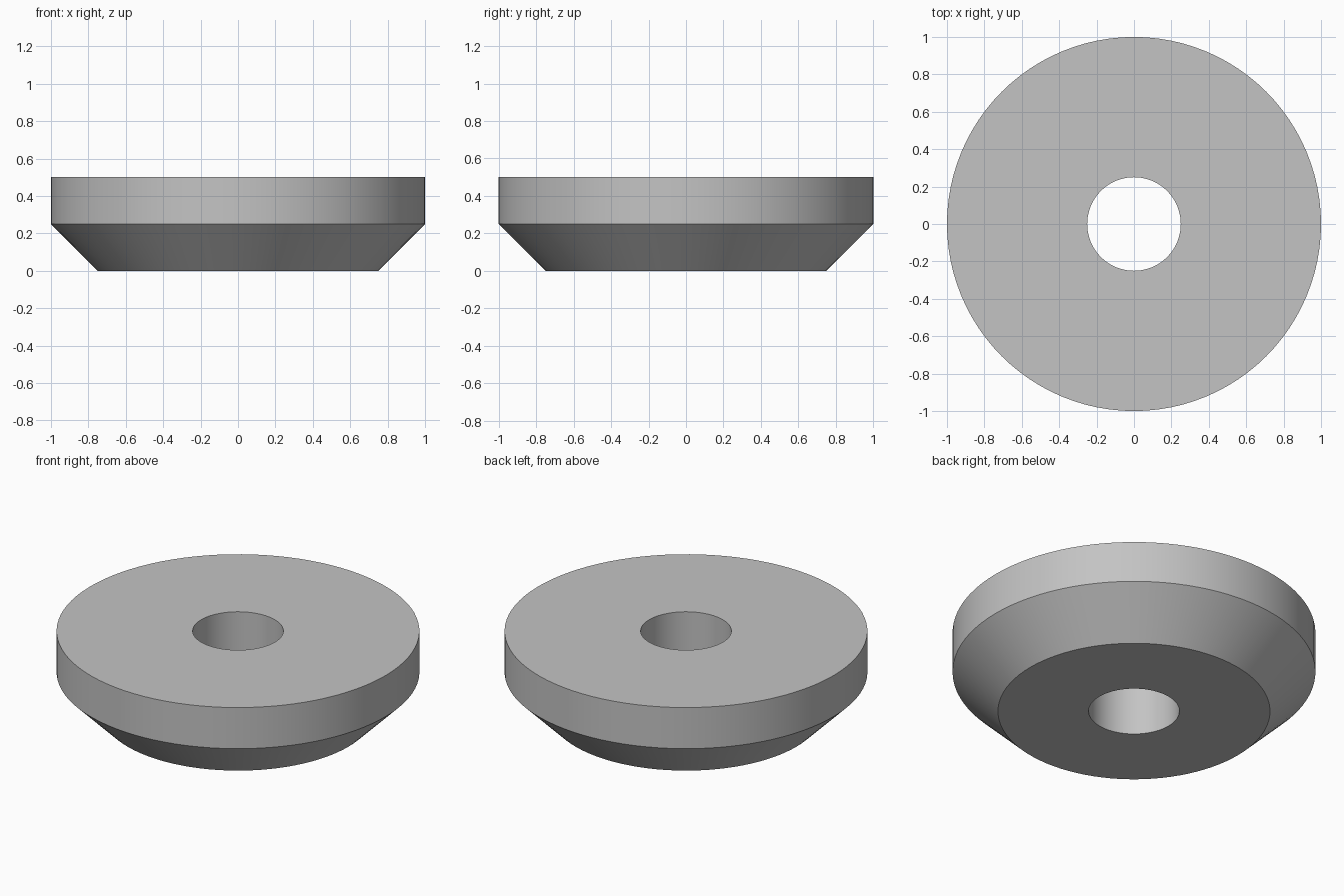
import bpy
import bmesh
import math

cube = bpy.data.objects.get("Cube")
if cube:
    bpy.data.objects.remove(cube, do_unlink=True)

SEGMENTS = 96
HOLE, FOOT, RIM = 0.25, 0.75, 1.0
SHOULDER, HEIGHT = 0.25, 0.5

# Plain grey material
grey = bpy.data.materials.new("plain grey")
grey.use_nodes = True
colour = (0.55, 0.55, 0.55, 1)
grey.diffuse_color = colour
grey.node_tree.nodes["Principled BSDF"].inputs["Base Color"].default_value = colour

# Closed cross-section, counter-clockwise from the bottom of the bore
profile = [(HOLE, 0), (FOOT, 0), (RIM, SHOULDER), (RIM, HEIGHT), (HOLE, HEIGHT)]

# Turn the cross-section into a ring
bm = bmesh.new()
rings = []
for i in range(SEGMENTS):
    a = math.tau * i / SEGMENTS
    rings.append([bm.verts.new((r * math.cos(a), r * math.sin(a), z)) for r, z in profile])
for i, ring in enumerate(rings):
    following = rings[(i + 1) % SEGMENTS]
    for j in range(len(profile)):
        k = (j + 1) % len(profile)
        bm.faces.new((ring[j], following[j], following[k], ring[k]))
bmesh.ops.recalc_face_normals(bm, faces=bm.faces)

mesh = bpy.data.meshes.new("chamfered_washer")
bm.to_mesh(mesh)
bm.free()
mesh.materials.append(grey)
washer = bpy.data.objects.new("chamfered_washer", mesh)
bpy.context.collection.objects.link(washer)

# Smooth round walls with crisp rims
bpy.ops.object.select_all(action="DESELECT")
washer.select_set(True)
bpy.context.view_layer.objects.active = washer
bpy.ops.object.shade_smooth_by_angle(angle=math.radians(30))
